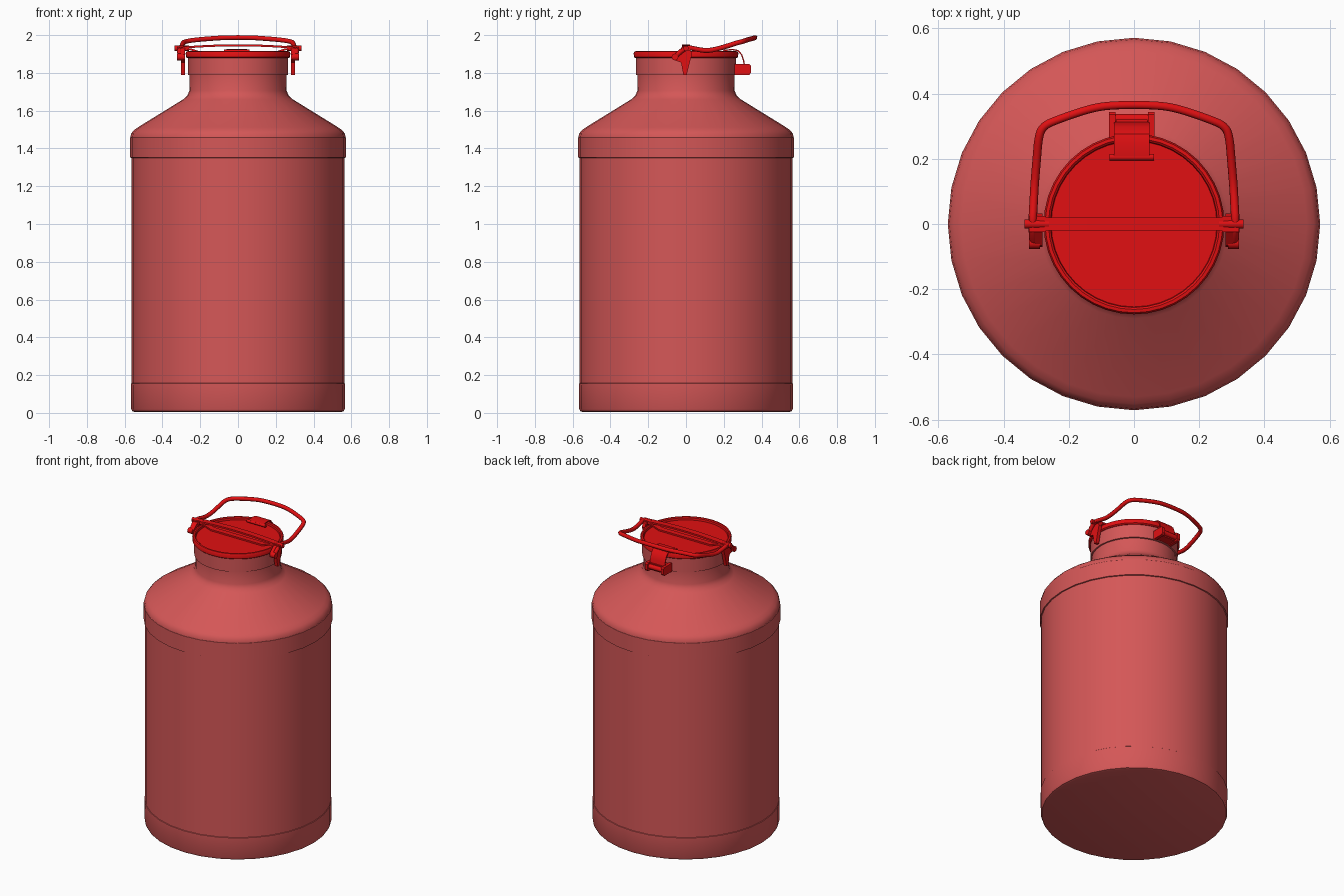
import bpy, bmesh, math
from mathutils import Vector

if "Cube" in bpy.data.objects:
    bpy.data.objects.remove(bpy.data.objects["Cube"])


def material(name, rgb):
    m = bpy.data.materials.new(name)
    m.diffuse_color = (*rgb, 1)
    m.use_nodes = True
    m.node_tree.nodes["Principled BSDF"].inputs["Base Color"].default_value = m.diffuse_color
    return m


BODY = material("faded red", (0.66, 0.095, 0.095))
TRIM = material("bright red", (0.75, 0.005, 0.006))


def finish(bm, name, mat, angle=35):
    bmesh.ops.recalc_face_normals(bm, faces=bm.faces)
    mesh = bpy.data.meshes.new(name)
    bm.to_mesh(mesh)
    bm.free()
    mesh.materials.append(mat)
    ob = bpy.data.objects.new(name, mesh)
    bpy.context.collection.objects.link(ob)
    bpy.ops.object.select_all(action='DESELECT')
    ob.select_set(True)
    bpy.context.view_layer.objects.active = ob
    bpy.ops.object.shade_smooth_by_angle(angle=math.radians(angle))
    return ob


def lathe(name, profile, mat, steps):
    """Spin an (r, z) profile that starts and ends on the axis."""
    bm = bmesh.new()
    vs = [bm.verts.new((r, 0, z)) for r, z in profile]
    es = [bm.edges.new(p) for p in zip(vs, vs[1:])]
    bmesh.ops.spin(bm, geom=vs + es, cent=(0, 0, 0), axis=(0, 0, 1),
                   angle=math.tau, steps=steps)
    bmesh.ops.remove_doubles(bm, verts=bm.verts, dist=0.0005)
    return finish(bm, name, mat)


def prism(name, outline, lo, hi, axis, mat):
    """Extrude an outline of (side, z) points along x or y."""
    bm = bmesh.new()

    def put(a, z, d):
        return bm.verts.new((d, a, z) if axis == 'x' else (a, d, z))
    ends = [[put(a, z, d) for a, z in outline] for d in (lo, hi)]
    n = len(outline)
    for ring in ends:
        bm.faces.new(ring)
    for i in range(n):
        j = (i + 1) % n
        bm.faces.new((ends[0][i], ends[0][j], ends[1][j], ends[1][i]))
    return finish(bm, name, mat)


def strip(name, path, thick, lo, hi, axis, mat):
    """Bent flat strip following a (side, z) path."""
    pts = [Vector(p) for p in path]
    up, down = [], []
    for i, p in enumerate(pts):
        t = (pts[min(i + 1, len(pts) - 1)] - pts[max(i - 1, 0)]).normalized()
        n = Vector((-t.y, t.x)) * thick / 2
        up.append(tuple(p + n))
        down.append(tuple(p - n))
    return prism(name, up + down[::-1], lo, hi, axis, mat)


def rod(name, p, q, radius, mat, sides=12):
    p, q = Vector(p), Vector(q)
    bm = bmesh.new()
    bmesh.ops.create_cone(bm, cap_ends=True, segments=sides, radius1=radius,
                          radius2=radius, depth=(q - p).length)
    bm.transform((q - p).to_track_quat('Z', 'Y').to_matrix().to_4x4())
    bmesh.ops.translate(bm, verts=bm.verts, vec=(p + q) / 2)
    return finish(bm, name, mat)


def tube(name, points, radius, mat):
    """Round wire through the points, smoothed at the bends."""
    cu = bpy.data.curves.new(name, 'CURVE')
    cu.dimensions = '3D'
    cu.bevel_depth, cu.bevel_resolution = radius, 2
    cu.use_fill_caps = True
    sp = cu.splines.new('NURBS')
    sp.points.add(len(points) - 1)
    for sp_point, p in zip(sp.points, points):
        sp_point.co = (*p, 1)
    sp.order_u, sp.resolution_u, sp.use_endpoint_u = 3, 5, True
    tmp = bpy.data.objects.new(name + "_path", cu)
    bpy.context.collection.objects.link(tmp)
    bpy.context.view_layer.update()
    mesh = bpy.data.meshes.new_from_object(
        tmp.evaluated_get(bpy.context.evaluated_depsgraph_get()))
    bpy.data.objects.remove(tmp)
    bm = bmesh.new()
    bm.from_mesh(mesh)
    bm.verts.ensure_lookup_table()
    ob = finish(bm, name, mat, 50)
    ob.data.materials.clear()
    ob.data.materials.append(mat)
    return ob


# Can body: base band, barrel, shoulder band, sloped shoulder and neck
lathe("can_body", [
    (0, 0.005), (0.548, 0.005), (0.560, 0.009), (0.566, 0.022), (0.567, 0.155),
    (0.564, 0.157), (0.564, 1.35), (0.571, 1.352), (0.571, 1.458),
    (0.569, 1.46), (0.566, 1.478), (0.552, 1.496), (0.530, 1.512),
    (0.290, 1.660), (0.268, 1.680), (0.258, 1.705), (0.257, 1.788),
    (0.265, 1.790), (0.265, 1.885), (0, 1.885)], BODY, 32)

# Lid: rolled rim around a sunken disc
lathe("lid", [
    (0, 1.878), (0.268, 1.878), (0.276, 1.884), (0.277, 1.905),
    (0.272, 1.914), (0.262, 1.915), (0.256, 1.910), (0.254, 1.897),
    (0, 1.897)], TRIM, 40)

# Clamping bar across the lid, with a lower support strip
arch = [(-0.29 + 0.058 * i, 1.946 - 0.012 * ((i - 5) / 5) ** 2) for i in range(11)]
strip("clamp_bar", arch, 0.011, -0.02, 0.02, 'y', TRIM)
strip("bar_support", [(-0.285, 1.925), (-0.25, 1.925), (-0.19, 1.904), (0.19, 1.904),
                      (0.25, 1.925), (0.285, 1.925)], 0.01, -0.018, 0.018, 'y', TRIM)

# Side lugs, pivot pins and hanging hooks
bracket = [(-0.07, 1.87), (-0.066, 1.897), (-0.025, 1.932), (0.018, 1.934),
           (0.032, 1.90), (0.022, 1.865), (0.004, 1.79), (-0.014, 1.79),
           (-0.026, 1.855)]
for side, s in (("left", -1), ("right", 1)):
    prism("bracket_" + side, bracket, s * 0.281, s * 0.303, 'x', TRIM)
    prism("pivot_lug_" + side, [(-0.024, 1.918), (0.024, 1.918), (0.024, 1.938),
                                (-0.024, 1.938)], s * 0.27, s * 0.322, 'x', TRIM)
    rod("pivot_pin_" + side, (s * 0.26, 0, 1.93), (s * 0.335, 0, 1.93), 0.014, TRIM)
    rod("handle_end_" + side, (s * 0.288, -0.058, 1.884),
        (s * 0.322, -0.058, 1.884), 0.018, TRIM)

# Carrying handle, mirrored left to right
half = [(0.306, -0.062, 1.880), (0.310, -0.03, 1.915), (0.311, 0.01, 1.936),
        (0.308, 0.06, 1.924), (0.305, 0.12, 1.916), (0.298, 0.20, 1.936),
        (0.293, 0.265, 1.958), (0.280, 0.300, 1.966), (0.235, 0.320, 1.974),
        (0.130, 0.356, 1.983), (0.060, 0.365, 1.987)]
tube("carry_handle", half + [(-x, y, z) for x, y, z in half[::-1]], 0.013, TRIM)

# Rear hinge: pin on the lid, bent strap, block with cheeks on the neck
rod("hinge_pin", (-0.075, 0.205, 1.913), (0.062, 0.205, 1.913), 0.010, TRIM)
strip("hinge_strap", [(0.20, 1.918), (0.245, 1.924), (0.275, 1.918), (0.295, 1.896),
                      (0.305, 1.865), (0.312, 1.82)], 0.007, -0.062, 0.048, 'x', TRIM)
prism("hinge_block", [(0.255, 1.795), (0.32, 1.795), (0.32, 1.84), (0.255, 1.84)],
      -0.055, 0.042, 'x', TRIM)
cheek = [(0.255, 1.79), (0.335, 1.79), (0.344, 1.80), (0.344, 1.837),
         (0.335, 1.846), (0.255, 1.846)]
for name, lo, hi in (("left", -0.076, -0.056), ("right", 0.043, 0.063)):
    prism("hinge_cheek_" + name, cheek, lo, hi, 'x', TRIM)
rod("hinge_barrel", (-0.07, 0.322, 1.818), (0.057, 0.322, 1.818), 0.016, TRIM)
